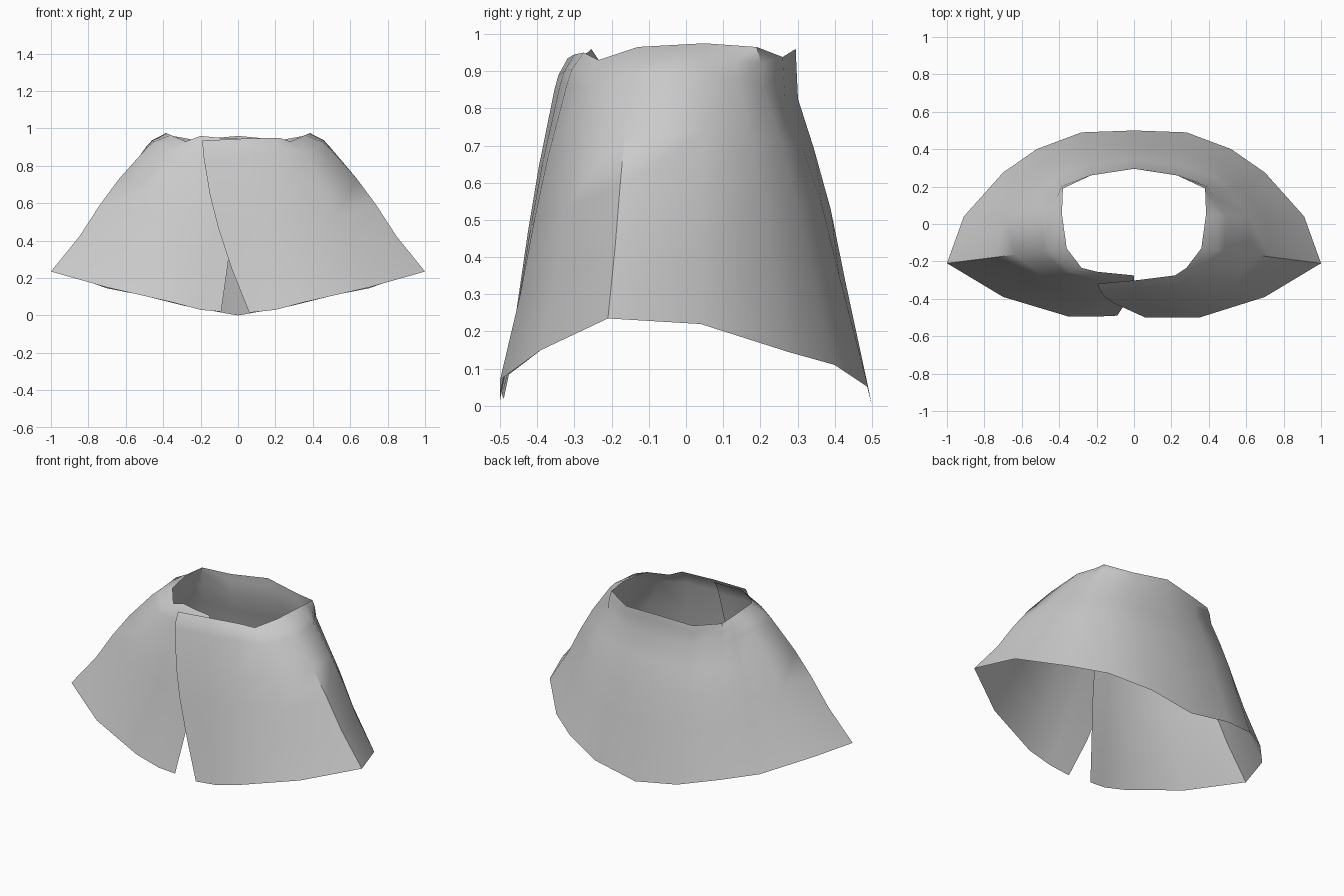
import bpy, bmesh
from math import radians

if "Cube" in bpy.data.objects:
    bpy.data.objects.remove(bpy.data.objects["Cube"])

# Drape profiles, neck to hem: (outward fraction, downward fraction)
SIDE = [(0, 0), (.14, .05), (.20, .095), (.43, .32), (.59, .51), (.76, .74), (1, 1)]
BACK = [(0, 0), (.01, .05), (.03, .14), (.24, .28), (.46, .45), (.66, .66), (1, 1)]

# Columns of one half, from centre back round to the chest: neck, hem, side-profile weight
half = [
    ((0, .295, .96), (0, .50, 0), 0),
    ((.23, .26, .938), (.28, .49, .05), 0),
    ((.38, .19, .965), (.52, .40, .11), .35),
    ((.383, .12, .97), (.70, .275, .145), .7),
    ((.385, .05, .975), (.91, .04, .22), 1),
    ((.36, -.13, .965), (1, -.21, .235), 1),
    ((.28, -.235, .93), (.70, -.39, .15), 1),
]
# Front panels: the right one laps over the left one
right_front = [
    ((.22, -.275, .95), (.35, -.50, .07), 1),
    ((.02, -.30, .945), (.20, -.50, .03), 1),
    ((-.19, -.318, .935), (.06, -.50, .015), 1),
]
left_front = [
    ((-.20, -.255, .96), (-.35, -.495, .07), 1),
    ((-.10, -.265, .95), (-.20, -.495, .03), 1),
    ((0, -.275, .945), (-.09, -.49, .02), 1),
]


def flip(col):
    (a, b, c), (d, e, f), w = col
    return ((-a, b, c), (-d, e, f), w)


def column(bm, col, front):
    neck, hem, w = col
    verts = []
    for (hs, vs), (hb, vb) in zip(SIDE, BACK):
        h, v = hb + (hs - hb) * w, vb + (vs - vb) * w
        frac = (v ** 1.6 if front else h, h, v)
        verts.append(bm.verts.new([n + (m - n) * f for n, m, f in zip(neck, hem, frac)]))
    return verts


# Open sheet running from the left front edge, round the back, to the right front edge
left = [(c, True) for c in reversed(left_front)] + [(flip(c), False) for c in reversed(half[1:])]
right = [(c, False) for c in half] + [(c, True) for c in right_front]

bm = bmesh.new()
cols = [column(bm, c, f) for c, f in left + right]
for a, b in zip(cols, cols[1:]):
    for i in range(len(SIDE) - 1):
        bm.faces.new((a[i], b[i], b[i + 1], a[i + 1]))
bmesh.ops.recalc_face_normals(bm, faces=bm.faces)
back_face = max(bm.faces, key=lambda f: f.calc_center_median().y)
if back_face.normal.y < 0:
    bmesh.ops.reverse_faces(bm, faces=bm.faces)

mesh = bpy.data.meshes.new("cape")
bm.to_mesh(mesh)
bm.free()
cape = bpy.data.objects.new("cape", mesh)
bpy.context.collection.objects.link(cape)
bpy.context.view_layer.objects.active = cape
cape.select_set(True)
bpy.ops.object.shade_smooth_by_angle(angle=radians(50))
